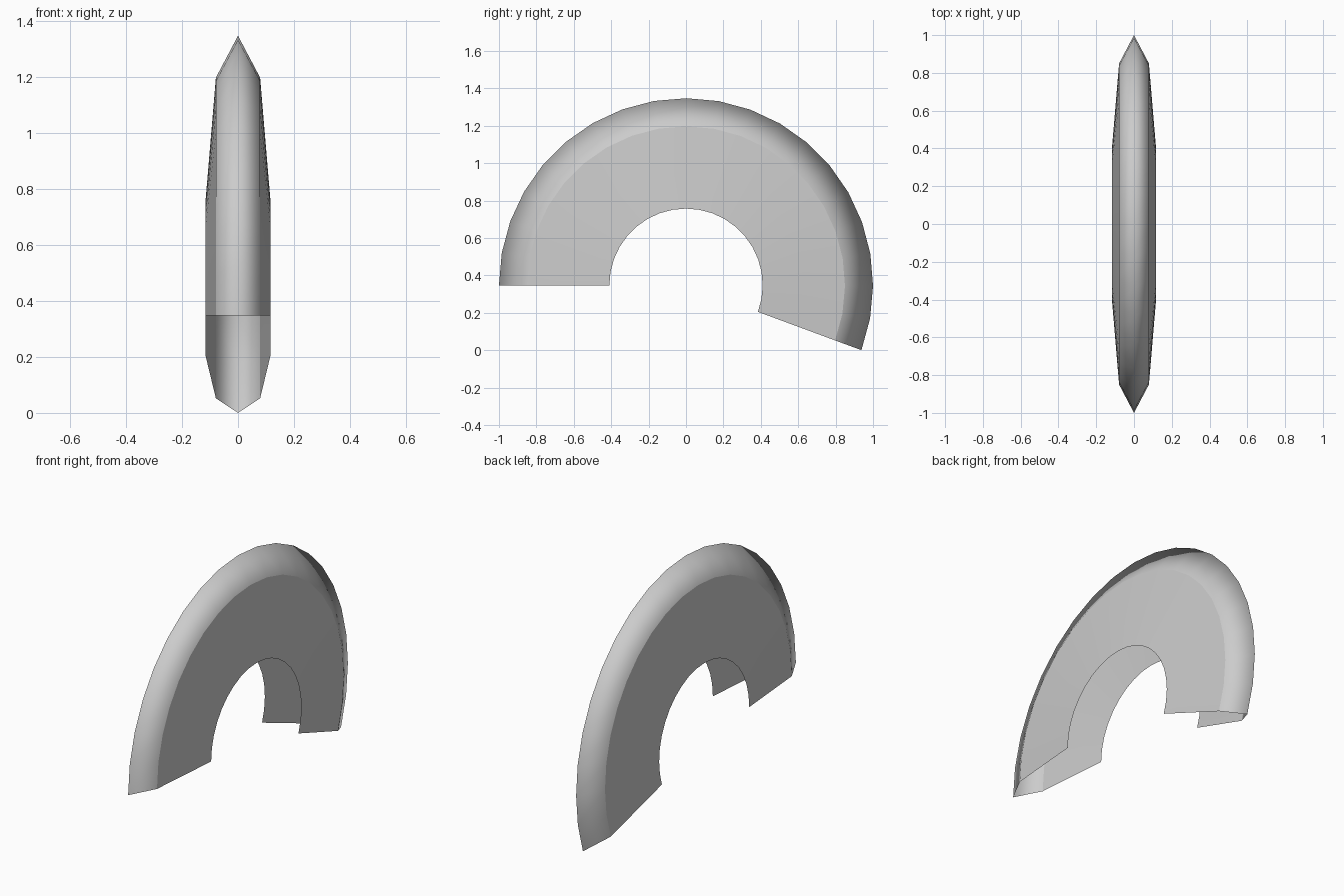
import bpy, bmesh, math

if "Cube" in bpy.data.objects:
    bpy.data.objects.remove(bpy.data.objects["Cube"])

# Cross-section of the open fender shell: (x, radius), one side to the other
half = [(0.116, 0.41), (0.079, 0.85)]
profile = half + [(0.0, 1.0)] + [(-x, r) for x, r in reversed(half)]

START, END, STEPS = -20.3, 180.0, 20
CENTER_Z = math.sin(math.radians(-START))

bm = bmesh.new()

# Sweep the section around the wheel axis
rings = []
for i in range(STEPS + 1):
    a = math.radians(START + (END - START) * i / STEPS)
    rings.append([bm.verts.new((x, r * math.cos(a), CENTER_Z + r * math.sin(a)))
                  for x, r in profile])

for r0, r1 in zip(rings, rings[1:]):
    for j in range(len(profile) - 1):
        f = bm.faces.new((r0[j], r1[j], r1[j + 1], r0[j + 1]))
        f.smooth = True
        # Normals point away from the hollow inside
        f.normal_update()
        c = f.calc_center_median()
        if f.normal.x * c.x < 0:
            f.normal_flip()

# Crease between the flat side walls and the rounded tread ridge
for r0, r1 in zip(rings, rings[1:]):
    for j in (1, 3):
        bm.edges.get((r0[j], r1[j])).smooth = False

mesh = bpy.data.meshes.new("wheel_fender")
bm.to_mesh(mesh)
bm.free()
fender = bpy.data.objects.new("wheel_fender", mesh)
bpy.context.collection.objects.link(fender)
